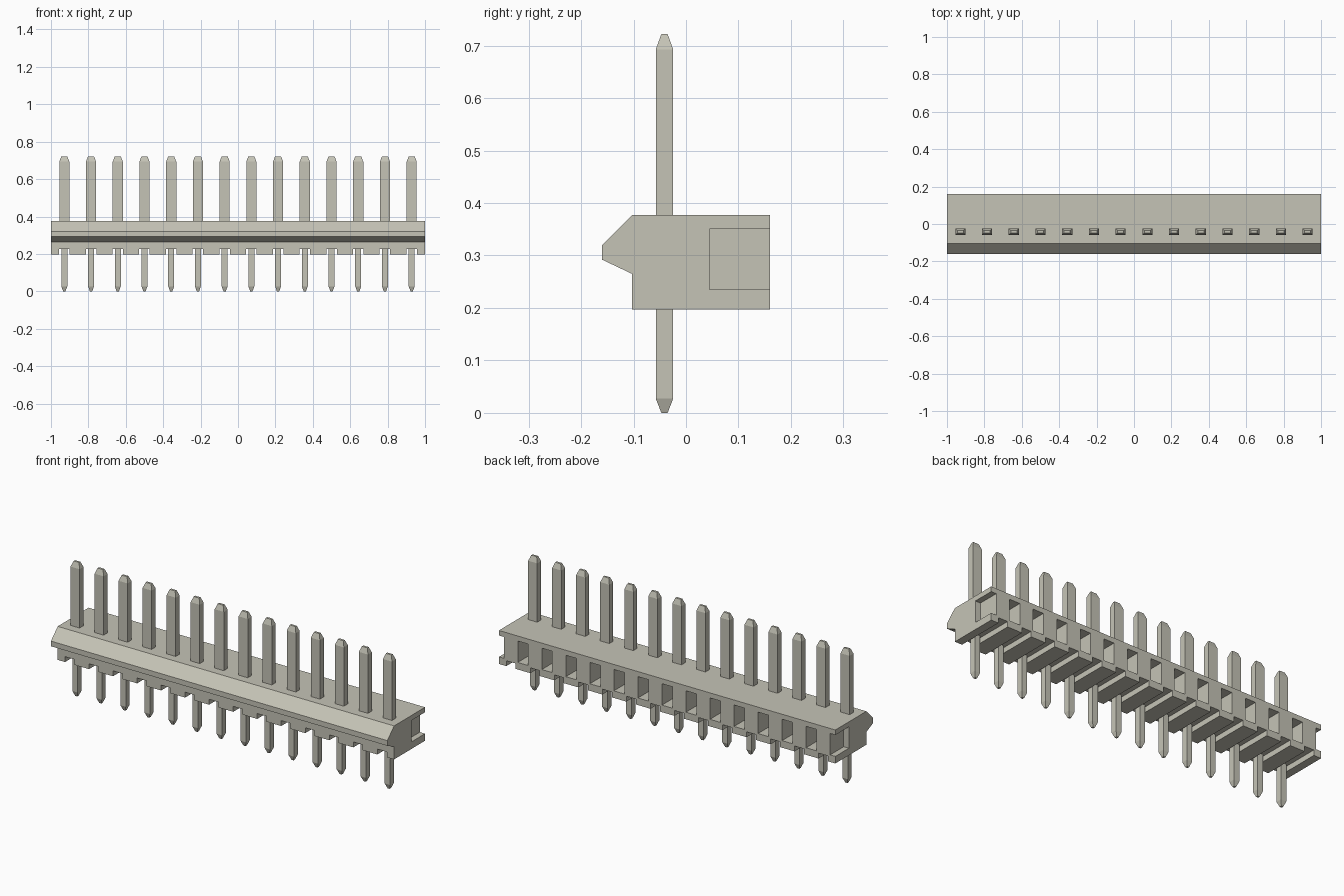
import bpy
import bmesh
from mathutils import Matrix, Vector

if "Cube" in bpy.data.objects:
    bpy.data.objects.remove(bpy.data.objects["Cube"])

COUNT = 14
PITCH = 2 / COUNT
PIN_Y = -0.041
PIN_X = [(i - (COUNT - 1) / 2) * PITCH for i in range(COUNT)]

stone = bpy.data.materials.new("warm grey")
stone.use_nodes = True
colour = (0.56, 0.55, 0.47, 1)
stone.diffuse_color = colour
stone.node_tree.nodes["Principled BSDF"].inputs["Base Color"].default_value = colour


def finish(name, bm):
    bmesh.ops.recalc_face_normals(bm, faces=bm.faces)
    mesh = bpy.data.meshes.new(name)
    bm.to_mesh(mesh)
    bm.free()
    mesh.materials.append(stone)
    obj = bpy.data.objects.new(name, mesh)
    bpy.context.collection.objects.link(obj)
    return obj


def add_box(bm, low, high):
    low, high = Vector(low), Vector(high)
    size = Matrix.Diagonal((*(high - low), 1))
    bmesh.ops.create_cube(bm, size=1, matrix=Matrix.Translation((low + high) / 2) @ size)


def add_loft(bm, x, rings):
    """Rectangular rings given as (z, width, depth), capped at both ends."""
    loops = []
    for z, w, d in rings:
        loops.append([bm.verts.new((x + sx * w / 2, PIN_Y + sy * d / 2, z))
                      for sx, sy in ((-1, -1), (1, -1), (1, 1), (-1, 1))])
    for a, b in zip(loops, loops[1:]):
        for i in range(4):
            j = (i + 1) % 4
            bm.faces.new((a[i], a[j], b[j], b[i]))
    bm.faces.new(loops[0])
    bm.faces.new(loops[-1])


# Housing: extruded profile with the locking rib on the front
profile = [(0.16, 0.197), (0.16, 0.377), (-0.103, 0.377), (-0.16, 0.32),
           (-0.16, 0.292), (-0.103, 0.265), (-0.103, 0.197)]
bm = bmesh.new()
face = bm.faces.new([bm.verts.new((-1, y, z)) for y, z in profile])
ext = bmesh.ops.extrude_face_region(bm, geom=[face])
bmesh.ops.translate(bm, vec=(2, 0, 0),
                    verts=[v for v in ext["geom"] if isinstance(v, bmesh.types.BMVert)])
housing = finish("housing", bm)

# Cutter: back pockets between pins and grooves under each pin
bm = bmesh.new()
for i in range(COUNT + 1):
    x = -1 + i * PITCH
    add_box(bm, (x - 0.031, 0.045, 0.235), (x + 0.031, 0.3, 0.35))
for x in PIN_X:
    add_box(bm, (x - 0.028, -0.3, 0.1), (x + 0.028, 0.3, 0.226))
cutter = finish("pocket_cutter", bm)
cutter.hide_render = True

cut = housing.modifiers.new("pockets", "BOOLEAN")
cut.object = cutter
cut.operation = "DIFFERENCE"
cut.solver = "EXACT"
bpy.context.view_layer.objects.active = housing
bpy.ops.object.modifier_apply(modifier=cut.name)
bpy.data.objects.remove(cutter)

# Pins: wide blades above, narrow tails below, tapered tips
for name, rings in (
        ("upper_pins", [(0.37, 0.054, 0.033), (0.693, 0.054, 0.033), (0.722, 0.032, 0.012)]),
        ("lower_pins", [(0, 0.012, 0.012), (0.027, 0.032, 0.033), (0.24, 0.032, 0.033)])):
    bm = bmesh.new()
    for x in PIN_X:
        add_loft(bm, x, rings)
    finish(name, bm)
